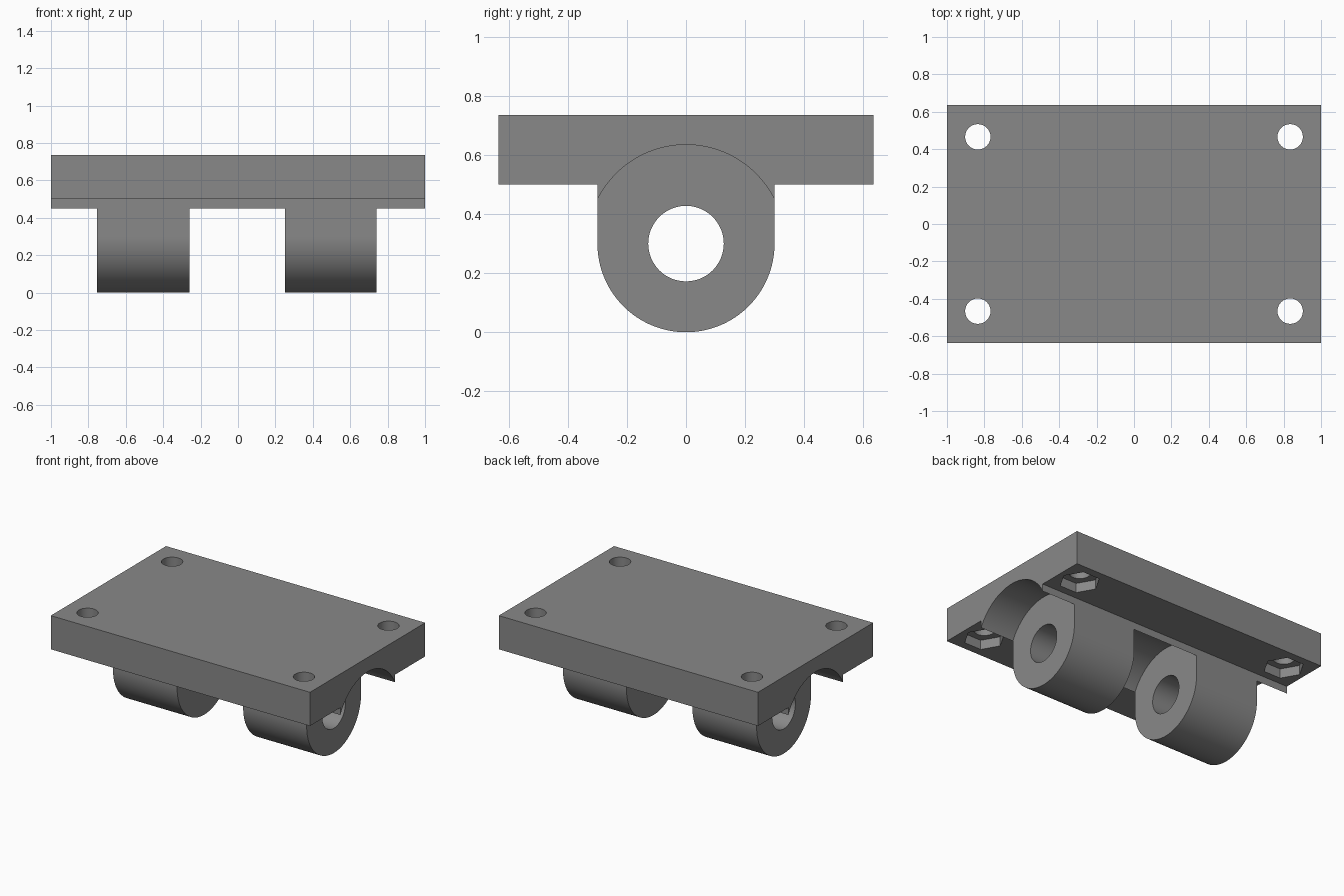
import bpy, bmesh, math
from mathutils import Vector

if "Cube" in bpy.data.objects:
    bpy.data.objects.remove(bpy.data.objects["Cube"])

AXIS_Z = 0.30          # height of the hinge bore
W, D, TOP, UNDER = 1.0, 0.635, 0.735, 0.50


def arc(r, a0, a1, n):
    """Points (y, z) on a circle around the hinge axis, angles in degrees."""
    return [(r * math.cos(math.radians(a0 + (a1 - a0) * i / n)),
             AXIS_Z + r * math.sin(math.radians(a0 + (a1 - a0) * i / n)))
            for i in range(n + 1)]


def prism(name, base, offset):
    """Closed solid from a base polygon pushed along an offset."""
    bm = bmesh.new()
    face = bm.faces.new([bm.verts.new(p) for p in base])
    ext = bmesh.ops.extrude_face_region(bm, geom=[face])
    moved = [v for v in ext["geom"] if isinstance(v, bmesh.types.BMVert)]
    bmesh.ops.translate(bm, verts=moved, vec=Vector(offset))
    bmesh.ops.recalc_face_normals(bm, faces=bm.faces)
    mesh = bpy.data.meshes.new(name)
    bm.to_mesh(mesh)
    bm.free()
    ob = bpy.data.objects.new(name, mesh)
    bpy.context.collection.objects.link(ob)
    return ob


def along_x(name, profile, x0, x1):
    return prism(name, [(x0, y, z) for y, z in profile], (x1 - x0, 0, 0))


def upright(name, x, y, r, sides, z0, z1):
    ring = [(x + r * math.cos(math.tau * i / sides),
             y + r * math.sin(math.tau * i / sides), z0) for i in range(sides)]
    return prism(name, ring, (0, 0, z1 - z0))


# Mounting plate with the rounded hinge barrel below, as one profile
profile = ([(D, UNDER), (D, TOP), (-D, TOP), (-D, UNDER), (-0.30, UNDER)]
           + arc(0.30, 180, 360, 64) + [(0.30, UNDER)])
bracket = along_x("hinge_bracket", profile, -W, W)

cutters = []

# Round clearance grooves that leave two knuckles
groove = arc(0.335, 0, 180, 64) + [(-0.335, -0.2), (0.335, -0.2)]
for x0, x1 in ((-1.1, -0.755), (-0.26, 0.25), (0.74, 1.1)):
    cutters.append(along_x("groove_cutter", groove, x0, x1))

# Pin bore through both knuckles
cutters.append(along_x("bore_cutter", arc(0.128, 0, 352.5, 47), -1.2, 1.2))

# Corner screw holes with hexagonal nut pockets underneath
for x in (-0.835, 0.835):
    for y in (-0.466, 0.466):
        cutters.append(upright("screw_hole_cutter", x, y, 0.068, 32, 0.3, 0.9))
        cutters.append(upright("nut_pocket_cutter", x, y, 0.13, 6, 0.4, UNDER + 0.066))

for c in cutters:
    c.hide_render = True
    mod = bracket.modifiers.new(c.name, "BOOLEAN")
    mod.operation = "DIFFERENCE"
    mod.solver = "EXACT"
    mod.object = c

bpy.context.view_layer.objects.active = bracket
bracket.select_set(True)
for mod in list(bracket.modifiers):
    bpy.ops.object.modifier_apply(modifier=mod.name)
for c in cutters:
    bpy.data.objects.remove(c, do_unlink=True)

# Plain grey finish
grey = bpy.data.materials.new("mid_grey")
grey.diffuse_color = (0.25, 0.25, 0.25, 1)
grey.use_nodes = True
grey.node_tree.nodes["Principled BSDF"].inputs["Base Color"].default_value = grey.diffuse_color
bracket.data.materials.clear()
bracket.data.materials.append(grey)
bpy.ops.object.shade_smooth_by_angle(angle=math.radians(30))
